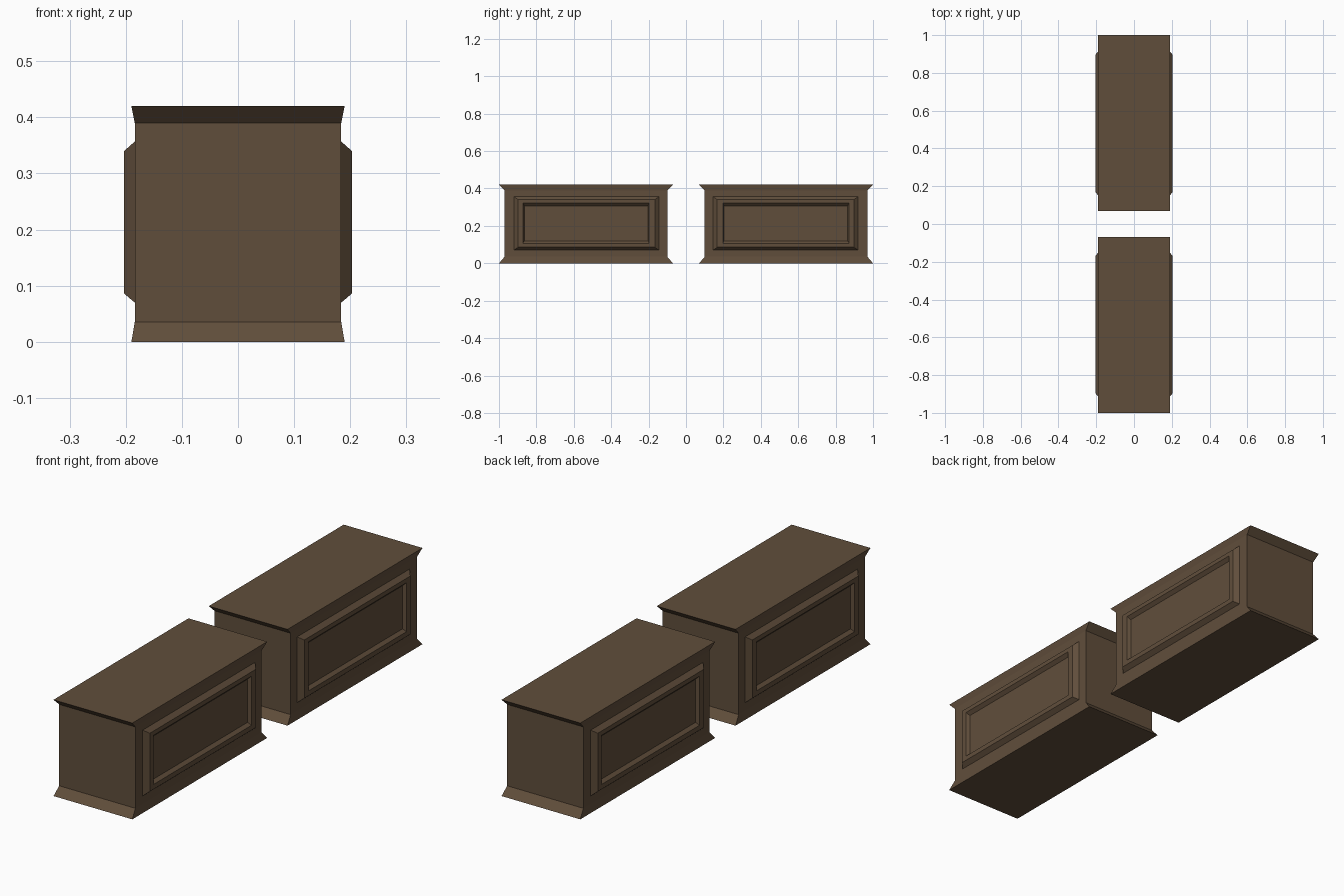
import bpy, bmesh

if "Cube" in bpy.data.objects:
    bpy.data.objects.remove(bpy.data.objects["Cube"])

wood = bpy.data.materials.new("dark_brown_wood")
wood.diffuse_color = (0.118, 0.076, 0.044, 1)
wood.use_nodes = True
wood.node_tree.nodes["Principled BSDF"].inputs["Base Color"].default_value = wood.diffuse_color


def loft(name, rings):
    """Closed solid through a list of four-point rings, capped at both ends."""
    bm = bmesh.new()
    loops = [[bm.verts.new(p) for p in ring] for ring in rings]
    for a, b in zip(loops, loops[1:]):
        for i in range(4):
            j = (i + 1) % 4
            bm.faces.new((a[i], a[j], b[j], b[i]))
    bm.faces.new(loops[0])
    bm.faces.new(loops[-1])
    bmesh.ops.recalc_face_normals(bm, faces=bm.faces)
    mesh = bpy.data.meshes.new(name)
    bm.to_mesh(mesh)
    bm.free()
    mesh.materials.append(wood)
    obj = bpy.data.objects.new(name, mesh)
    bpy.context.collection.objects.link(obj)
    return obj


def rect(a0, a1, b0, b1):
    return [(a0, b0), (a1, b0), (a1, b1), (a0, b1)]


# Body profile: height, half width, end inset (flared foot and cornice)
BODY = [(0, 0.19, 0), (0.035, 0.184, 0.03), (0.39, 0.184, 0.03), (0.42, 0.19, 0)]
# Raised moulding profile: x, near y, far y, low z, high z
PANEL = [(0.18, 0.145, 0.92, 0.07, 0.357),
         (0.184, 0.145, 0.92, 0.07, 0.357),
         (0.203, 0.167, 0.898, 0.086, 0.340),
         (0.203, 0.197, 0.872, 0.107, 0.321),
         (0.189, 0.204, 0.864, 0.119, 0.307)]

for side_y, place in ((-1, "front"), (1, "back")):
    # Chest body
    loft(place + "_chest_body",
         [[(x, side_y * y, z) for x, y in rect(-w, w, 0.07 + e, 1 - e)]
          for z, w, e in BODY])
    # Framed panel on each long side
    for side_x, hand in ((-1, "left"), (1, "right")):
        loft(f"{place}_{hand}_panel",
             [[(side_x * x, side_y * y, z) for y, z in rect(*r)]
              for x, *r in PANEL])
